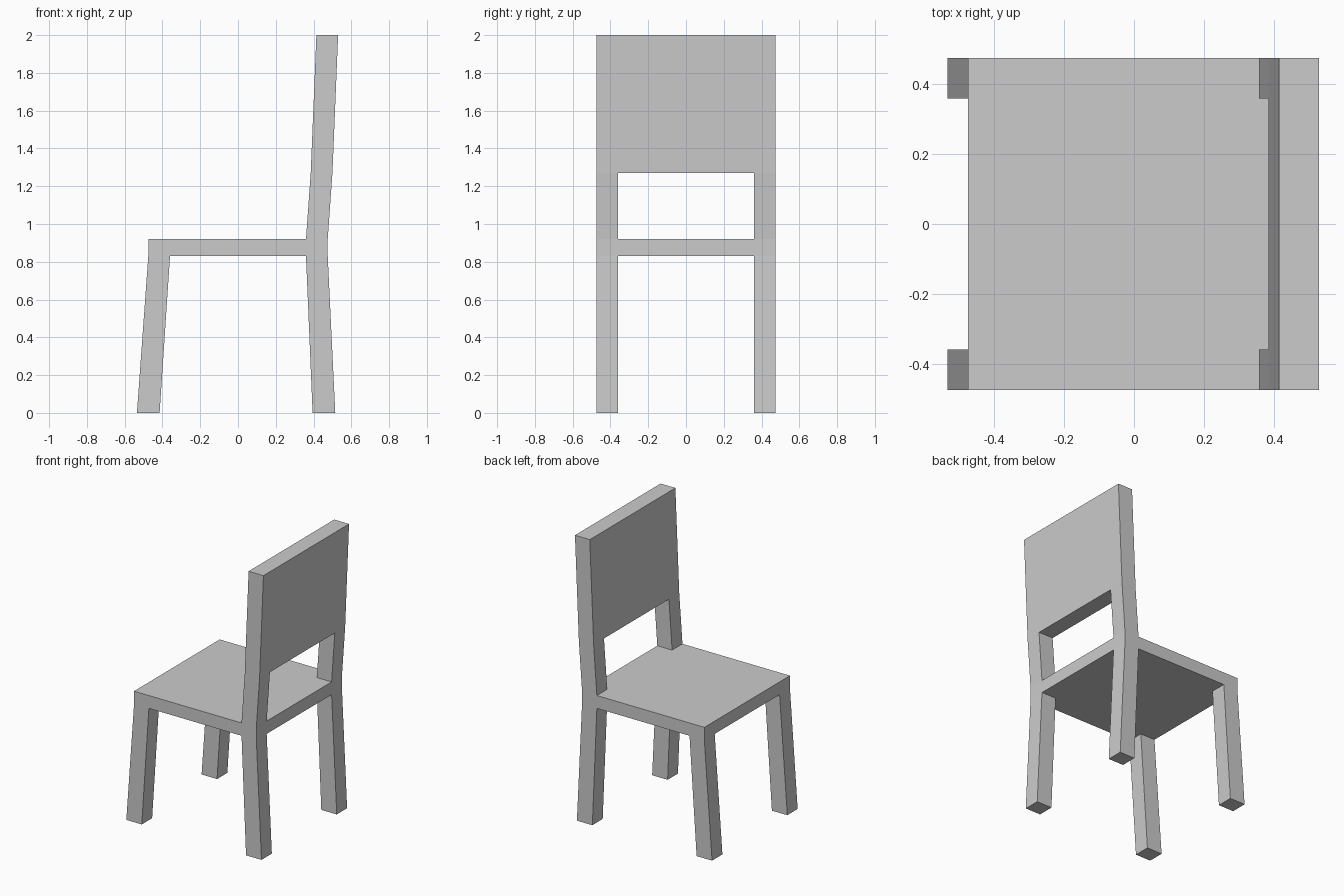
import bpy
import bmesh

if "Cube" in bpy.data.objects:
    bpy.data.objects.remove(bpy.data.objects["Cube"])

HALF, INNER = 0.475, 0.36              # outer half width, inner edge of legs
SEAT_LOW, SEAT_TOP, BACK_LOW, TOP = 0.83, 0.92, 1.27, 2.0


def prism(name, profile, y0, y1):
    """Extrude a side profile of (x, z) points from y0 to y1."""
    bm = bmesh.new()
    face = bm.faces.new([bm.verts.new((x, y0, z)) for x, z in profile])
    ext = bmesh.ops.extrude_face_region(bm, geom=[face])["geom"]
    verts = [v for v in ext if isinstance(v, bmesh.types.BMVert)]
    bmesh.ops.translate(bm, verts=verts, vec=(0, y1 - y0, 0))
    bmesh.ops.recalc_face_normals(bm, faces=bm.faces)
    mesh = bpy.data.meshes.new(name)
    bm.to_mesh(mesh)
    bm.free()
    obj = bpy.data.objects.new(name, mesh)
    bpy.context.collection.objects.link(obj)
    return obj


def slanted(x_low, z_low, x_high, z_high, width_low=0.115, width_high=0.115):
    """Four-point profile of a leaning bar, given its left edge."""
    return [(x_low, z_low), (x_low + width_low, z_low),
            (x_high + width_high, z_high), (x_high, z_high)]


# Seat slab
prism("seat", [(-HALF, SEAT_LOW), (HALF, SEAT_LOW),
               (HALF, SEAT_TOP), (-HALF, SEAT_TOP)], -HALF, HALF)

# Splayed legs and back posts, one on each side
bars = {
    "front_leg": slanted(-0.535, 0, -0.475, SEAT_LOW, 0.12),
    "back_leg": slanted(0.395, 0, INNER, SEAT_LOW, 0.12),
    "back_post": slanted(INNER, SEAT_TOP, 0.385, BACK_LOW),
}
for name, profile in bars.items():
    prism(name + "_right", profile, -HALF, -INNER)
    prism(name + "_left", profile, INNER, HALF)

# Backrest panel, full width
prism("backrest", slanted(0.385, BACK_LOW, 0.415, TOP), -HALF, HALF)
